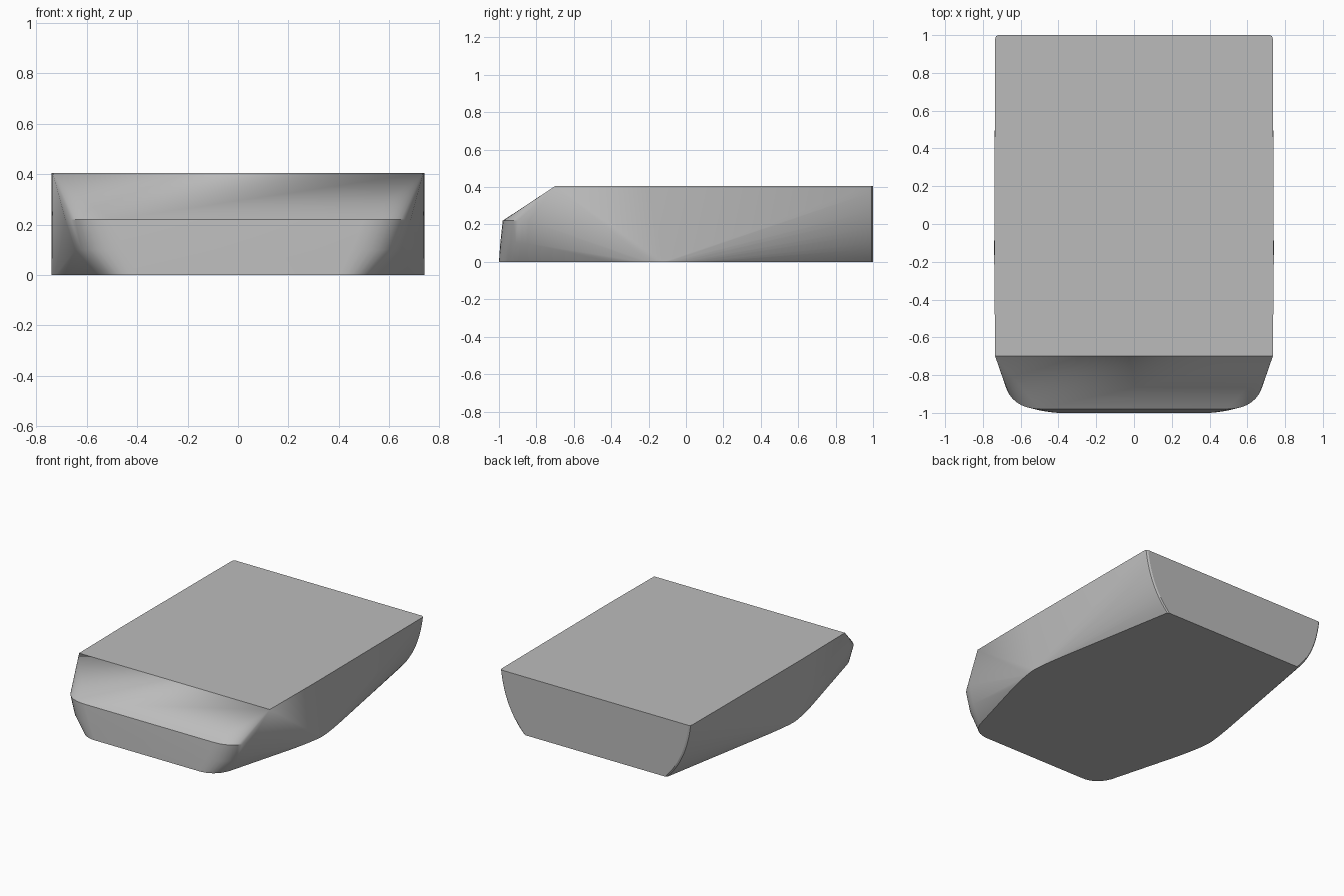
import bpy, bmesh, math

cube = bpy.data.objects.get("Cube")
if cube:
    bpy.data.objects.remove(cube, do_unlink=True)

grey = bpy.data.materials.new("plain grey")
grey.use_nodes = True
grey.diffuse_color = (0.5, 0.5, 0.5, 1)
grey.node_tree.nodes["Principled BSDF"].inputs["Base Color"].default_value = (0.5, 0.5, 0.5, 1)


def curve(a, b, c, steps):
    """Quadratic curve from a to c, pulled towards b."""
    pts = []
    for i in range(steps + 1):
        t = i / steps
        pts.append(tuple((1 - t) ** 2 * p + 2 * t * (1 - t) * q + t * t * r
                         for p, q, r in zip(a, b, c)))
    return pts


HEIGHT = 0.405
half = []

# Flat top, cut short at the sloping nose
half += [(0.735, -0.7, HEIGHT), (0.74, -0.2, HEIGHT)]

# Base outline: blunt nose, widest in the middle, tapering to the tail
half += curve((0.4, -1, 0), (0.51, -1, 0), (0.555, -0.89, 0), 8)
half += curve((0.69, -0.4, 0), (0.74, -0.2, 0), (0.74, -0.12, 0), 8)
half += curve((0.74, -0.12, 0), (0.735, -0.02, 0), (0.7, 0.17, 0), 8)

# Ridge around the nose, and a slight swell below it
half += curve((0.5, -0.98, 0.22), (0.655, -0.975, 0.22), (0.685, -0.84, 0.22), 8)
half += curve((0.45, -0.993, 0.1), (0.615, -0.985, 0.1), (0.645, -0.85, 0.1), 8)

# Curved tail section, with a small rounded corner
tail = curve((0.735, 0.98, HEIGHT), (0.705, 0.98, 0.15), (0.555, 0.98, 0), 14)
for x, y, z in tail:
    half += [(x, y, z), (x - 0.004, 0.993, z), (x - 0.016, 1, z)]

# Wrap both halves in one solid skin
bm = bmesh.new()
for x, y, z in half:
    for side in (1, -1):
        bm.verts.new((side * x, y, z))
hull = bmesh.ops.convex_hull(bm, input=bm.verts[:])
loose = [v for v in bm.verts if not v.link_faces]
bmesh.ops.delete(bm, geom=loose, context='VERTS')
bmesh.ops.dissolve_limit(bm, angle_limit=math.radians(0.3),
                         verts=bm.verts[:], edges=bm.edges[:])
bmesh.ops.recalc_face_normals(bm, faces=bm.faces[:])

mesh = bpy.data.meshes.new("body")
bm.to_mesh(mesh)
bm.free()
mesh.materials.append(grey)
body = bpy.data.objects.new("body", mesh)
bpy.context.collection.objects.link(body)

bpy.ops.object.select_all(action='DESELECT')
body.select_set(True)
bpy.context.view_layer.objects.active = body
bpy.ops.object.shade_smooth_by_angle(angle=math.radians(25))
